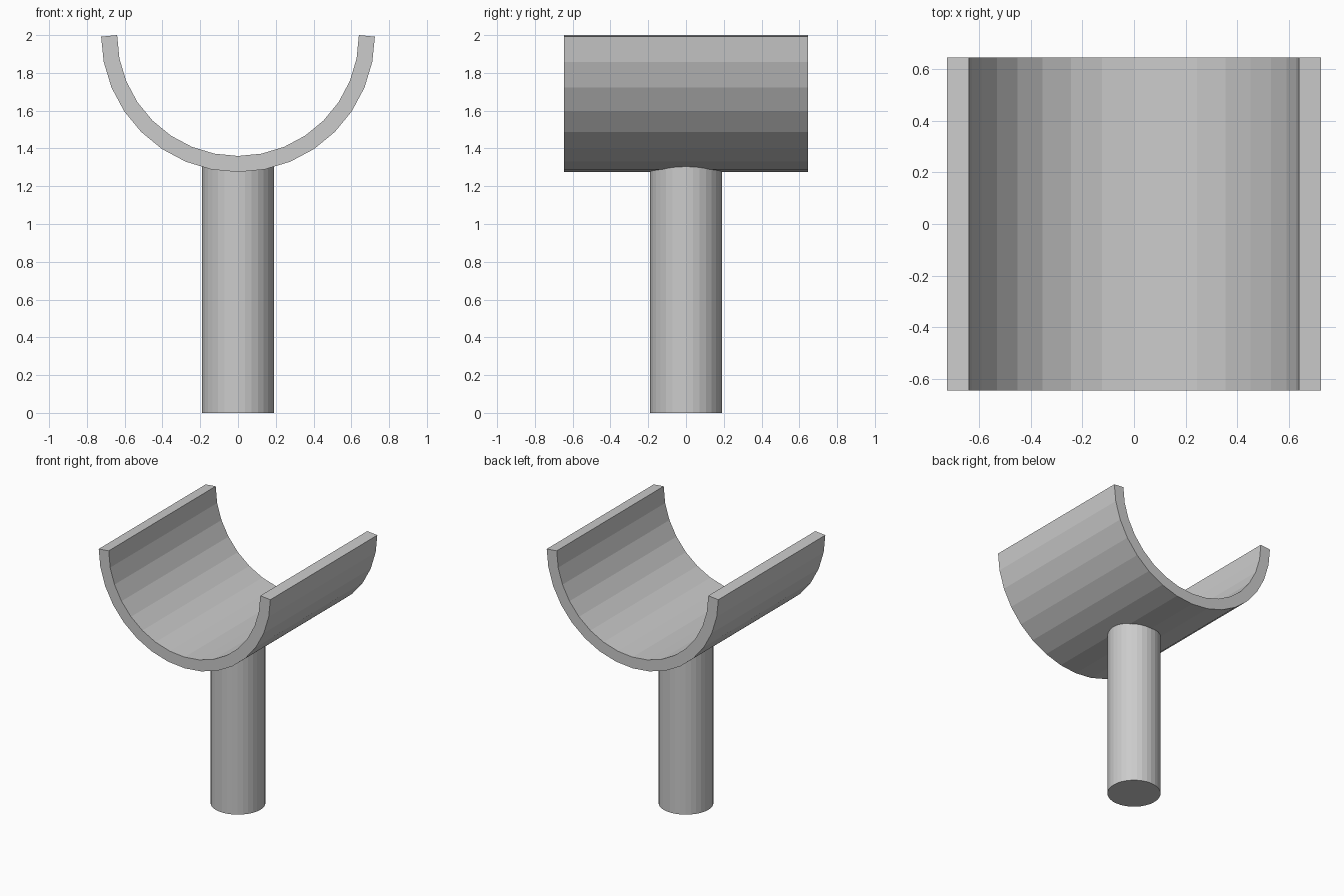
import bpy, bmesh
from math import pi, cos, sin

if "Cube" in bpy.data.objects:
    bpy.data.objects.remove(bpy.data.objects["Cube"])

R, WALL, HALF, SEG, TOP = 0.64, 0.085, 0.645, 16, 2.0


def make_object(name, bm):
    bmesh.ops.recalc_face_normals(bm, faces=bm.faces)
    mesh = bpy.data.meshes.new(name)
    bm.to_mesh(mesh)
    bm.free()
    obj = bpy.data.objects.new(name, mesh)
    bpy.context.collection.objects.link(obj)
    return obj


# Half-pipe cradle: inner arc, outer arc pushed out along facet normals
inner, outer = [], []
for i in range(SEG + 1):
    a = pi + pi * i / SEG
    # end points follow the normal of their only facet
    n = a + (pi / SEG / 2 if i == 0 else -pi / SEG / 2 if i == SEG else 0)
    x, z = R * cos(a), TOP + R * sin(a)
    inner.append((x, z))
    outer.append((x + WALL * cos(n), z + WALL * sin(n)))

bm = bmesh.new()
rings = [[[bm.verts.new((x, y, z)) for x, z in arc] for arc in (inner, outer)]
         for y in (-HALF, HALF)]
(fi, fo), (bi, bo) = rings
for i in range(SEG):
    for p, q in ((fi, bi), (fo, bo), (fi, fo), (bi, bo)):
        bm.faces.new((p[i], p[i + 1], q[i + 1], q[i]))
for i in (0, SEG):
    bm.faces.new((fi[i], fo[i], bo[i], bi[i]))
make_object("cradle", bm)

# Round post, its top buried inside the cradle wall
POST_H = 1.32
bm = bmesh.new()
bmesh.ops.create_cone(bm, cap_ends=True, segments=32, radius1=0.19,
                      radius2=0.19, depth=POST_H)
bmesh.ops.translate(bm, verts=bm.verts, vec=(0, 0, POST_H / 2))
make_object("post", bm)
